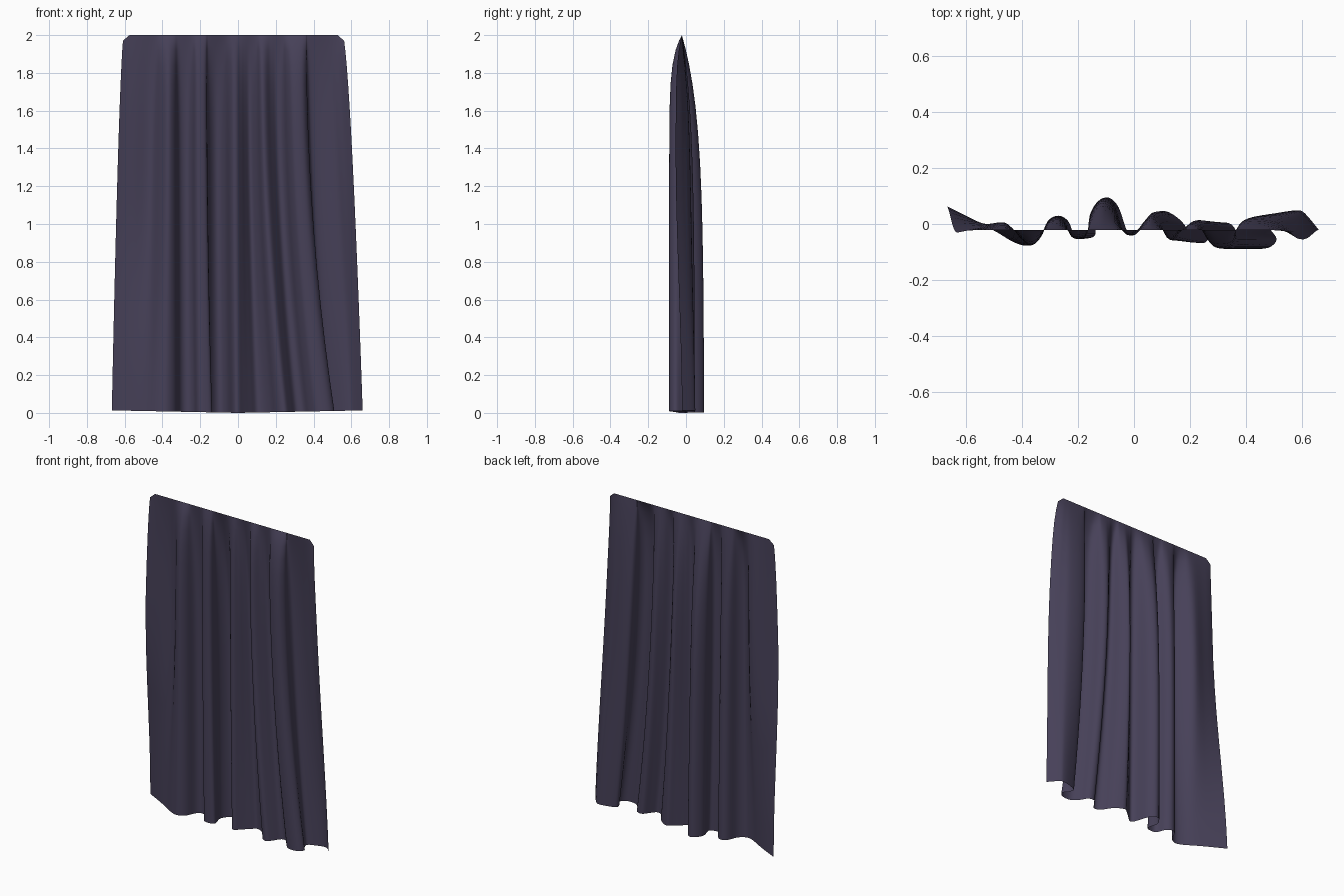
import bpy, bmesh, math

# Fold columns: (hem x, hem y, top x, optional y at upper height where it differs)
FOLDS = [
    (-0.668, 0.065, -0.605, -0.03), (-0.58, 0.02, -0.54, -0.01), (-0.49, -0.03, -0.46, 0.012),
    (-0.43, -0.065, -0.41, -0.045), (-0.38, -0.077, -0.37), (-0.335, -0.05, -0.335),
    (-0.305, 0.012, -0.31), (-0.27, 0.03, -0.275), (-0.235, 0.01, -0.25),
    (-0.21, -0.045, -0.225), (-0.17, -0.052, -0.195), (-0.137, -0.035, -0.168),
    (-0.152, 0.035, -0.16), (-0.125, 0.083, -0.135), (-0.09, 0.095, -0.105),
    (-0.055, 0.06, -0.07), (-0.025, -0.025, -0.04), (0.0, -0.04, -0.01),
    (0.03, -0.015, 0.015), (0.07, 0.02, 0.035), (0.11, 0.047, 0.06),
    (0.17, 0.01, 0.09), (0.21, -0.05, 0.115), (0.25, -0.068, 0.14, -0.055),
    (0.28, -0.035, 0.17, -0.02), (0.31, 0.003, 0.2, 0.018), (0.35, -0.003, 0.23, 0.005),
    (0.38, -0.05, 0.255), (0.42, -0.085, 0.285), (0.48, -0.085, 0.335),
    (0.51, -0.055, 0.36), (0.485, -0.015, 0.365), (0.48, 0.02, 0.38),
    (0.53, 0.04, 0.425, 0.032), (0.58, 0.05, 0.475, 0.02), (0.61, 0.04, 0.51, -0.015),
    (0.66, -0.02, 0.555, -0.055)]
SUB = 4
RAIL_Y = -0.022
LEVELS = [0, 0.015, 0.04, 0.08, 0.13, 0.19, 0.26, 0.34, 0.43, 0.52, 0.62, 0.72, 0.82, 0.91, 1]


def spline(p, n):
    """Smooth curve through the fold columns."""
    out = []
    for i in range(len(p) - 1):
        a, b, c, d = p[max(i - 1, 0)], p[i], p[i + 1], p[min(i + 2, len(p) - 1)]
        for k in range(n):
            t = k / n
            out.append(tuple(0.5 * (2 * q + (r - o) * t + (2 * o - 5 * q + 4 * r - s) * t * t
                                    + (3 * q - o - 3 * r + s) * t ** 3)
                             for o, q, r, s in zip(a, b, c, d)))
    return out + [p[-1]]


def ramp(v, lo, hi):
    t = min(max((v - lo) / (hi - lo), 0), 1)
    return t * t * (3 - 2 * t)


# Curtain: straight gathered top, folds deepening and drifting outward to the hem
columns = spline([c if len(c) == 4 else c + (c[1],) for c in FOLDS], SUB)
bm = bmesh.new()
rows = []
for u in LEVELS:
    row = []
    for hx, hy, tx, my in columns:
        power = 2 - 1.35 * ramp(abs(hx), 0.5, 0.62)
        x = tx + (hx - tx) * u ** power
        if u == 0:
            x *= 1 - 0.05 * ramp(abs(tx), 0.4, 0.55)
        dy = my + (hy - my) * ramp(u, 0.3, 1.05) - RAIL_Y
        rate = 17 if dy < 0 else 5
        y = RAIL_Y + dy * (1 - math.exp(-u * rate))
        z = 2 - u * (2 - 0.02 * abs(hx))
        row.append(bm.verts.new((x, y, z)))
    rows.append(row)
for upper, lower in zip(rows, rows[1:]):
    for i in range(len(upper) - 1):
        bm.faces.new((upper[i], lower[i], lower[i + 1], upper[i + 1]))

mesh = bpy.data.meshes.new("curtain")
bm.to_mesh(mesh)
bm.free()
for f in mesh.polygons:
    f.use_smooth = True

# Dark purple cloth
cloth = bpy.data.materials.new("dark purple cloth")
cloth.diffuse_color = (0.062, 0.052, 0.098, 1)
mesh.materials.append(cloth)
curtain = bpy.data.objects.new("curtain", mesh)
bpy.context.collection.objects.link(curtain)
